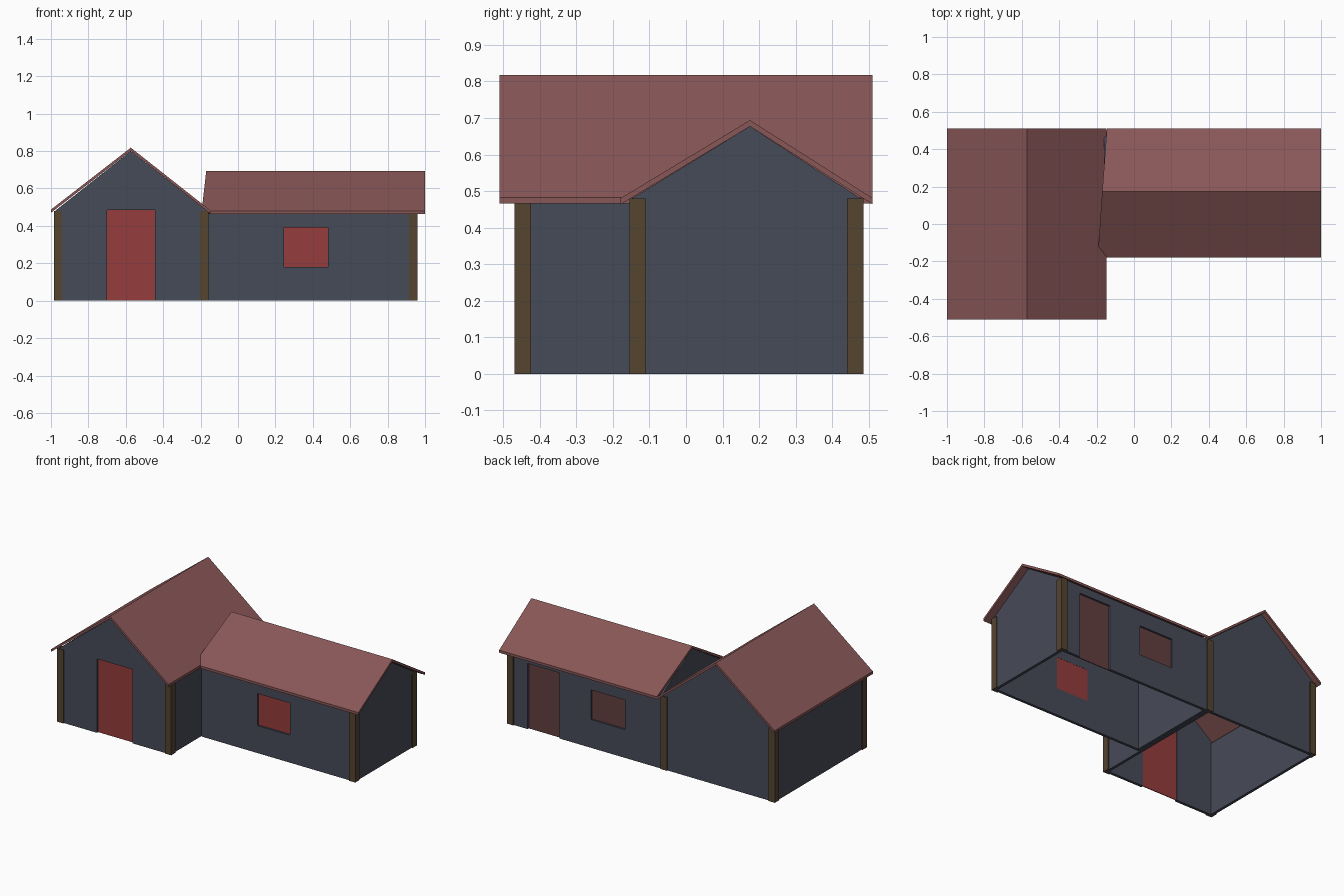
import bpy, bmesh

if "Cube" in bpy.data.objects:
    bpy.data.objects.remove(bpy.data.objects["Cube"])


def material(name, rgb):
    m = bpy.data.materials.new(name)
    m.diffuse_color = (*rgb, 1)
    m.use_nodes = True
    m.node_tree.nodes["Principled BSDF"].inputs["Base Color"].default_value = m.diffuse_color
    return m


WALL = material("slate_wall", (0.062, 0.070, 0.098))
ROOF = material("roof_red", (0.25, 0.095, 0.095))
RED = material("front_red", (0.30, 0.045, 0.045))
DULL = material("back_brown_red", (0.125, 0.05, 0.05))
WOOD = material("post_wood", (0.09, 0.058, 0.03))


def prism(name, pts, axis, start, end, mat):
    """Extrude a 2D profile along x or y; start may be a list, one value per point."""
    starts = start if isinstance(start, list) else [start] * len(pts)

    def place(a, p):
        return {"x": (a, p[0], p[1]), "y": (p[0], a, p[1]), "z": (p[0], p[1], a)}[axis]

    bm = bmesh.new()
    near = [bm.verts.new(place(a, p)) for a, p in zip(starts, pts)]
    far = [bm.verts.new(place(end, p)) for p in pts]
    bm.faces.new(near)
    bm.faces.new(far[::-1])
    n = len(pts)
    for i in range(n):
        j = (i + 1) % n
        bm.faces.new((near[j], near[i], far[i], far[j]))
    bmesh.ops.recalc_face_normals(bm, faces=bm.faces)
    me = bpy.data.meshes.new(name)
    bm.to_mesh(me)
    bm.free()
    ob = bpy.data.objects.new(name, me)
    bpy.context.collection.objects.link(ob)
    me.materials.append(mat)
    return ob


def box(name, x, y, z, mat):
    return prism(name, [(x[0], y[0]), (x[1], y[0]), (x[1], y[1]), (x[0], y[1])], "z", z[0], z[1], mat)


def opening(wall, name, x, z, outer, inward, mat):
    """Cut a hole in a wall and set a thin recessed panel in it."""
    z_cut = (z[0] - 0.1 if z[0] == 0 else z[0], z[1])
    cutter = box("cutter", x, (outer - 0.05, outer + 0.05), z_cut, mat)
    cutter.hide_render = True
    mod = wall.modifiers.new("opening", "BOOLEAN")
    mod.operation = "DIFFERENCE"
    mod.solver = "EXACT"
    mod.object = cutter
    bpy.context.view_layer.objects.active = wall
    bpy.ops.object.modifier_apply(modifier=mod.name)
    bpy.data.objects.remove(cutter)
    ys = sorted((outer + inward * 0.012, outer + inward * 0.017))
    box(name, x, ys, z, mat)


T = 0.018      # wall and roof thickness
H = 0.48       # wall height

# main wing walls: gables front and back, plain sides
x0, x1, y0, y1 = -0.978, -0.165, -0.462, 0.478
gable = [(x0, 0), (x1, 0), (x1, H), (-0.573, 0.80), (x0, H)]
front_gable = prism("main_front_wall", gable, "y", y0, y0 + T, WALL)
prism("main_back_wall", gable, "y", y1 - T, y1, WALL)
for name, a in (("main_left_wall", x0), ("main_right_wall", x1 - T)):
    box(name, (a, a + T), (y0 + T, y1 - T), (0, H), WALL)

# side wing walls: gables at both ends, long front and back walls
wx0, wx1, wy0, wy1 = -0.16, 0.953, -0.148, 0.478
gable = [(wy0, 0), (wy1, 0), (wy1, H), (0.175, 0.677), (wy0, H)]
prism("wing_inner_wall", gable, "x", wx0, wx0 + T, WALL)
prism("wing_end_wall", gable, "x", wx1 - T, wx1, WALL)
wing_front = box("wing_front_wall", (wx0 + T, wx1 - T), (wy0, wy0 + T), (0, H), WALL)
wing_back = box("wing_back_wall", (wx0 + T, wx1 - T), (wy1 - T, wy1), (0, H), WALL)

# doors and windows
opening(front_gable, "front_door", (-0.70, -0.443), (0, 0.485), y0, 1, RED)
opening(wing_front, "front_window", (0.245, 0.48), (0.18, 0.39), wy0, 1, RED)
opening(wing_back, "back_door", (0.585, 0.815), (0, 0.43), wy1, -1, DULL)
opening(wing_back, "back_window", (0.11, 0.355), (0.185, 0.38), wy1, -1, DULL)


# L-shaped corner posts, slightly proud of the walls
def post(name, cx, cy, sx, sy):
    w, t = 0.045, 0.015
    L = [(0, 0), (w, 0), (w, t), (t, t), (t, w), (0, w)]
    prism(name, [(cx + sx * u, cy + sy * v) for u, v in L], "z", 0, H, WOOD)


for i, (cx, cy, sx, sy) in enumerate([
        (-0.985, -0.469, 1, 1), (-0.157, -0.469, -1, 1), (-0.985, 0.485, 1, -1),
        (0.96, -0.155, -1, 1), (0.96, 0.485, -1, -1)]):
    post(f"corner_post_{i + 1}", cx, cy, sx, sy)
box("back_junction_post", (-0.20, -0.155), (0.47, 0.485), (0, H), WOOD)


# roofs: thin folded sheets over each wing
def sheet(top):
    return top + [(u, v - 0.017) for u, v in reversed(top)]


main_roof = prism("main_roof", sheet([(-1, 0.487), (-0.573, 0.818), (-0.148, 0.483)]),
                  "y", -0.51, 0.51, ROOF)
ends = [-0.15, -0.19, -0.17, -0.145]
prism("wing_roof", sheet([(-0.18, 0.48), (-0.12, 0.516), (0.175, 0.694), (0.51, 0.481)]),
      "x", ends + ends[::-1], 1.0, ROOF)
